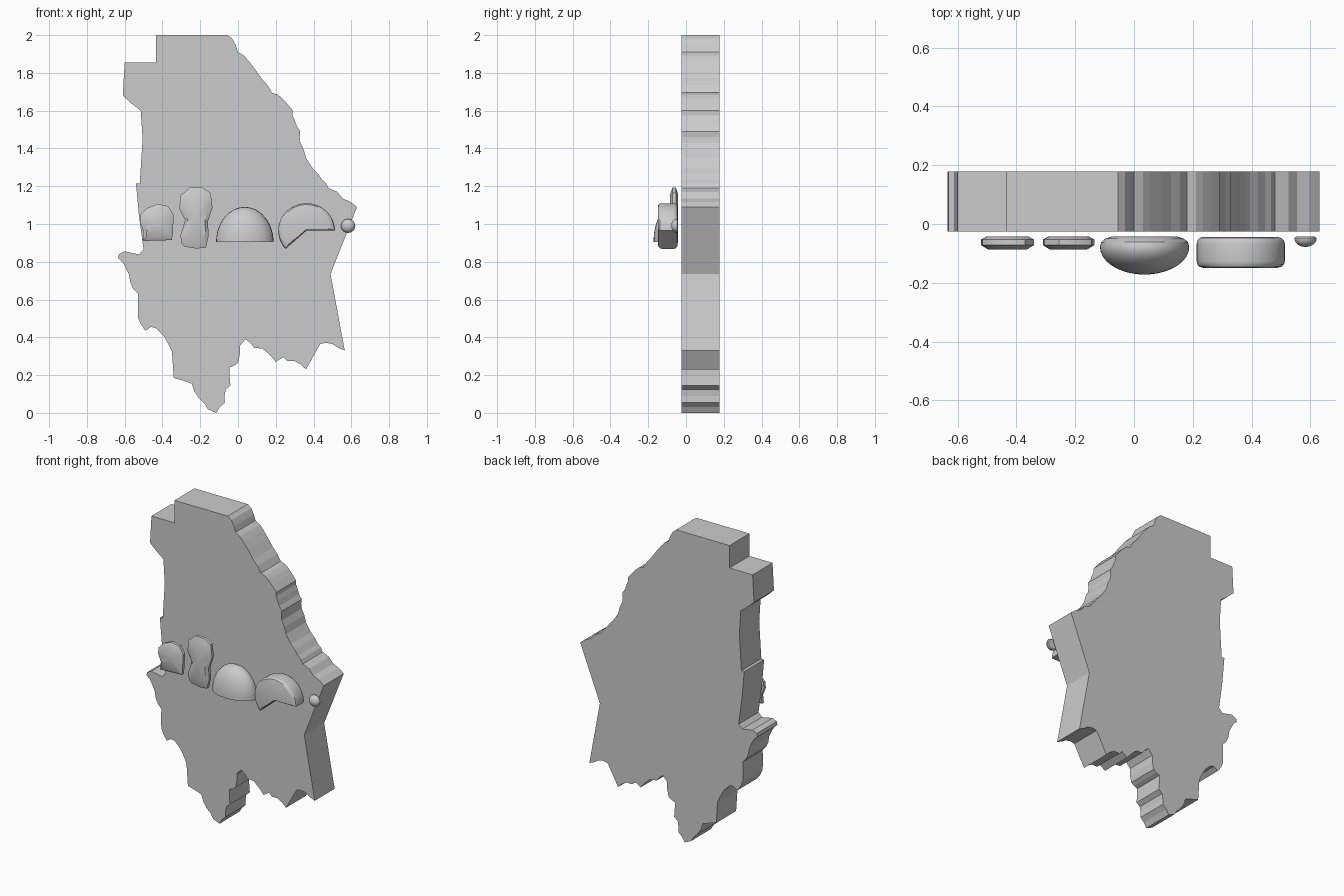
import bpy, bmesh, random
from math import sin, cos, radians, hypot, sqrt, pi

random.seed(4)
default_cube = bpy.data.objects.get("Cube")
if default_cube:
    bpy.data.objects.remove(default_cube, do_unlink=True)

grey = bpy.data.materials.new("plain grey")
grey.use_nodes = True
colour = (.6, .6, .6, 1)
grey.diffuse_color = colour
grey.node_tree.nodes["Principled BSDF"].inputs["Base Color"].default_value = colour


def loft(name, outline, rings, centre=(0, 0), smooth=True, poke=False):
    """Stack scaled copies of an x-z outline along y and close both ends."""
    bm = bmesh.new()
    cx, cz = centre
    layers = []
    for y, scale in rings:
        layers.append([bm.verts.new((cx + (x - cx) * scale, y, cz + (z - cz) * scale))
                       for x, z in outline])
    count = len(outline)
    for lower, upper in zip(layers, layers[1:]):
        for i in range(count):
            j = (i + 1) % count
            bm.faces.new((lower[i], lower[j], upper[j], upper[i]))
    bm.faces.new(layers[0])
    front = bm.faces.new(layers[-1])
    if poke:
        bmesh.ops.poke(bm, faces=[front])
    bmesh.ops.recalc_face_normals(bm, faces=bm.faces)
    mesh = bpy.data.meshes.new(name)
    bm.to_mesh(mesh)
    bm.free()
    mesh.materials.append(grey)
    obj = bpy.data.objects.new(name, mesh)
    bpy.context.collection.objects.link(obj)
    if smooth:
        bpy.ops.object.select_all(action='DESELECT')
        obj.select_set(True)
        bpy.context.view_layer.objects.active = obj
        bpy.ops.object.shade_smooth_by_angle(angle=radians(32))
    return obj


def arc(centre, rx, rz, start, end, steps):
    """Points along part of an ellipse, angles in degrees."""
    points = []
    for i in range(steps + 1):
        a = radians(start + (end - start) * i / steps)
        points.append((centre[0] + rx * cos(a), centre[1] + rz * sin(a)))
    return points


def roughen(points, amount):
    """Add a slightly displaced midpoint to the short, ragged edges."""
    result = []
    for (x, z), (u, w) in zip(points, points[1:] + points[:1]):
        result.append((x, z))
        length = hypot(u - x, w - z)
        if .05 < length < .14:
            push = random.uniform(-amount, amount) / length
            result.append(((x + u) / 2 + (w - z) * push, (z + w) / 2 - (u - x) * push))
    return result


# Ragged slab: east edge, south edge, then west edge
east = [(-.435, 2), (-.055, 2), (-.03, 1.98), (0, 1.91), (.055, 1.865), (.125, 1.77),
        (.18, 1.695), (.235, 1.665), (.29, 1.6), (.3, 1.55), (.33, 1.49), (.33, 1.43),
        (.36, 1.35), (.395, 1.295), (.445, 1.235), (.48, 1.19), (.525, 1.17),
        (.555, 1.135), (.63, 1.09), (.49, .735), (.565, .33)]
south = [(.5, .365), (.435, .365), (.36, .23), (.3, .275), (.26, .275), (.24, .295),
         (.2, .27), (.13, .34), (.085, .345), (.04, .39), (.01, .355), (0, .265),
         (-.045, .24), (-.04, .145), (-.065, .125), (-.07, .055), (-.115, 0),
         (-.16, .02), (-.205, .075), (-.245, .155), (-.34, .185), (-.35, .325)]
west = [(-.395, .41), (-.435, .45), (-.46, .455), (-.49, .435), (-.53, .505), (-.53, .63),
        (-.57, .69), (-.595, .77), (-.635, .82), (-.63, .84), (-.6, .855), (-.525, .84),
        (-.5, .865), (-.525, 1.05), (-.54, 1.215), (-.52, 1.215), (-.505, 1.45),
        (-.515, 1.6), (-.61, 1.68), (-.6, 1.855), (-.435, 1.855)]
loft("slab", roughen(east + south + west, .007), [(.178, 1), (-.025, 1)], smooth=False)

# Two flat pebbles with chamfered rims
pebble_rings = [(-.042, .78), (-.053, 1), (-.072, 1), (-.086, .74)]
short = [(-.505, .91), (-.35, .915), (-.345, .96), (-.34, 1.05), (-.37, 1.095),
         (-.425, 1.105), (-.48, 1.085), (-.515, 1.05), (-.52, 1.01), (-.5, .96)]
loft("short_pebble", short, pebble_rings, (-.43, 1), poke=True)
tall = [(-.28, .88), (-.22, .87), (-.17, .875), (-.155, .94), (-.16, 1.01), (-.135, 1.085),
        (-.145, 1.165), (-.19, 1.193), (-.255, 1.193), (-.305, 1.15), (-.31, 1.08),
        (-.28, 1.02), (-.305, .94), (-.3, .9)]
loft("tall_pebble", tall, pebble_rings, (-.222, 1.03), poke=True)

# Half dome with a level base and flattened back
base = (.036, .905)
bulge = [(-.042, .72), (-.05, .88), (-.062, .97)]
for i in range(9):
    t = sin(pi / 2 * i / 8.5)
    bulge.append((-.077 - .095 * t, sqrt(1 - t * t)))
loft("half_dome", arc(base, .152, .185, 0, 180, 24), bulge, base)

# Thick disc with a wedge missing and a rounded rim
hub = (.363, .965)
wedge = arc(hub, .15, .145, 0, 222, 28) + [hub]
rim = [(-.044, .84), (-.047, .92), (-.056, .98), (-.068, 1),
       (-.126, 1), (-.138, .98), (-.146, .92), (-.149, .84)]
loft("cut_disc", wedge, rim, (.35, 1.02))

# Small round button
spot = (.583, .99)
button = [(-.043, .85), (-.048, 1)]
for i in range(1, 7):
    a = pi / 2 * i / 6.5
    button.append((-.048 - .03 * sin(a), cos(a)))
loft("button", arc(spot, .038, .037, 0, 345, 23), button, spot)
